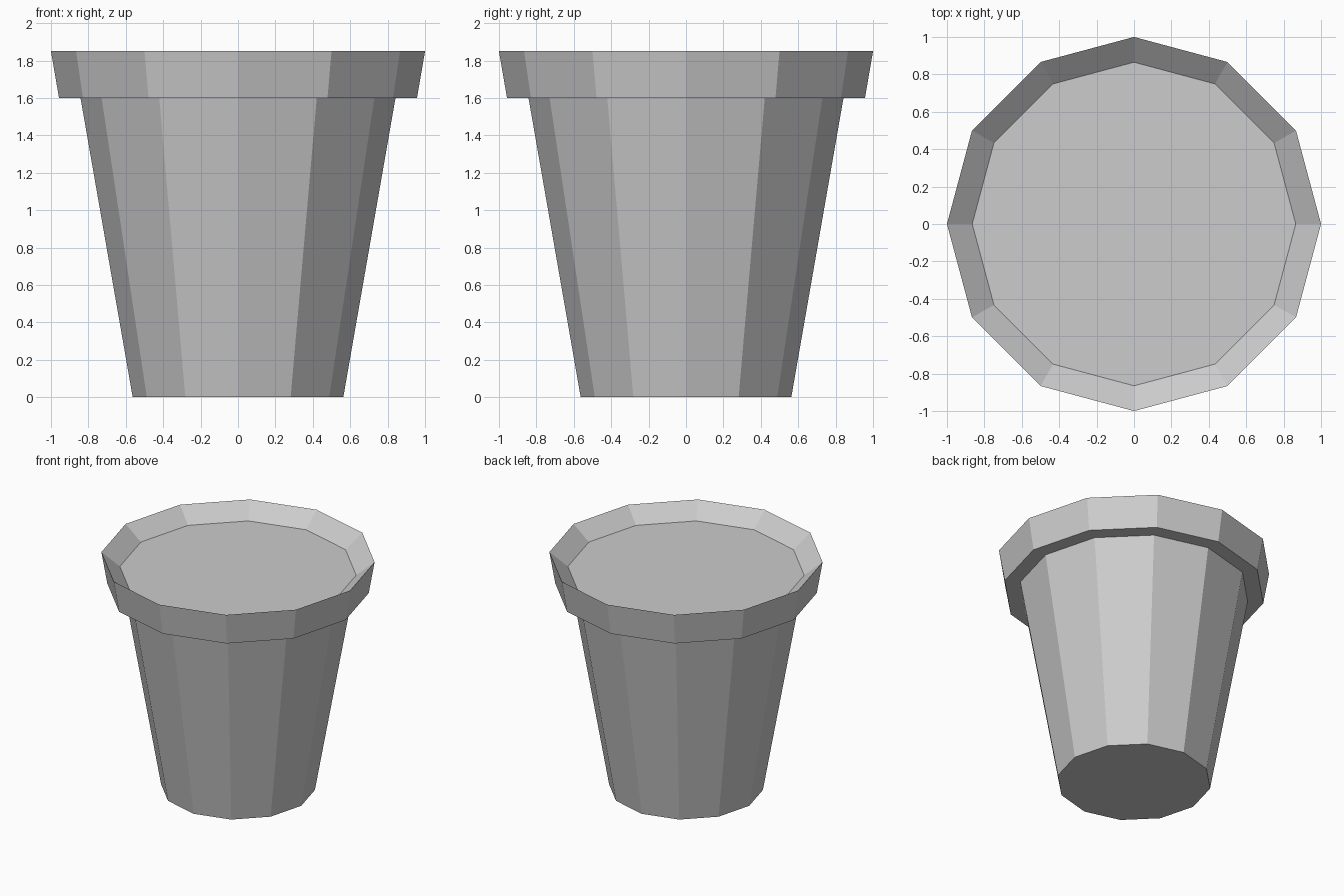
import bpy
import bmesh
from math import cos, sin, tau

SIDES = 12

cube = bpy.data.objects.get("Cube")
if cube:
    bpy.data.objects.remove(cube, do_unlink=True)

# Single flat colour
grey = bpy.data.materials.new("light_grey")
grey.use_nodes = True
colour = (0.604, 0.604, 0.604, 1.0)
grey.diffuse_color = colour
grey.node_tree.nodes["Principled BSDF"].inputs["Base Color"].default_value = colour


def lathe(name, profile, cap_first=False):
    """Turn a (radius, height) profile into a faceted, flat-shaded part."""
    bm = bmesh.new()
    rings = [[bm.verts.new((r * cos(tau * i / SIDES), r * sin(tau * i / SIDES), z))
              for i in range(SIDES)] for r, z in profile]
    for low, high in zip(rings, rings[1:]):
        for i in range(SIDES):
            j = (i + 1) % SIDES
            bm.faces.new((low[i], low[j], high[j], high[i]))
    if cap_first:
        bm.faces.new(rings[0][::-1])
    if len(rings) == 1:
        bm.faces.new(rings[0])
    mesh = bpy.data.meshes.new(name)
    bm.to_mesh(mesh)
    bm.free()
    mesh.materials.append(grey)
    obj = bpy.data.objects.new(name, mesh)
    bpy.context.collection.objects.link(obj)
    return obj


# Tapered body with a closed base
lathe("pot_body", [(0.563, 0), (0.842, 1.6)], cap_first=True)

# Overhanging rim: underside ledge, outer band, sloped inner lip
lathe("pot_rim", [(0.842, 1.6), (0.957, 1.6), (1.0, 1.85), (0.865, 1.74)])

# Flat soil surface inside the rim
lathe("soil", [(0.865, 1.74)])
